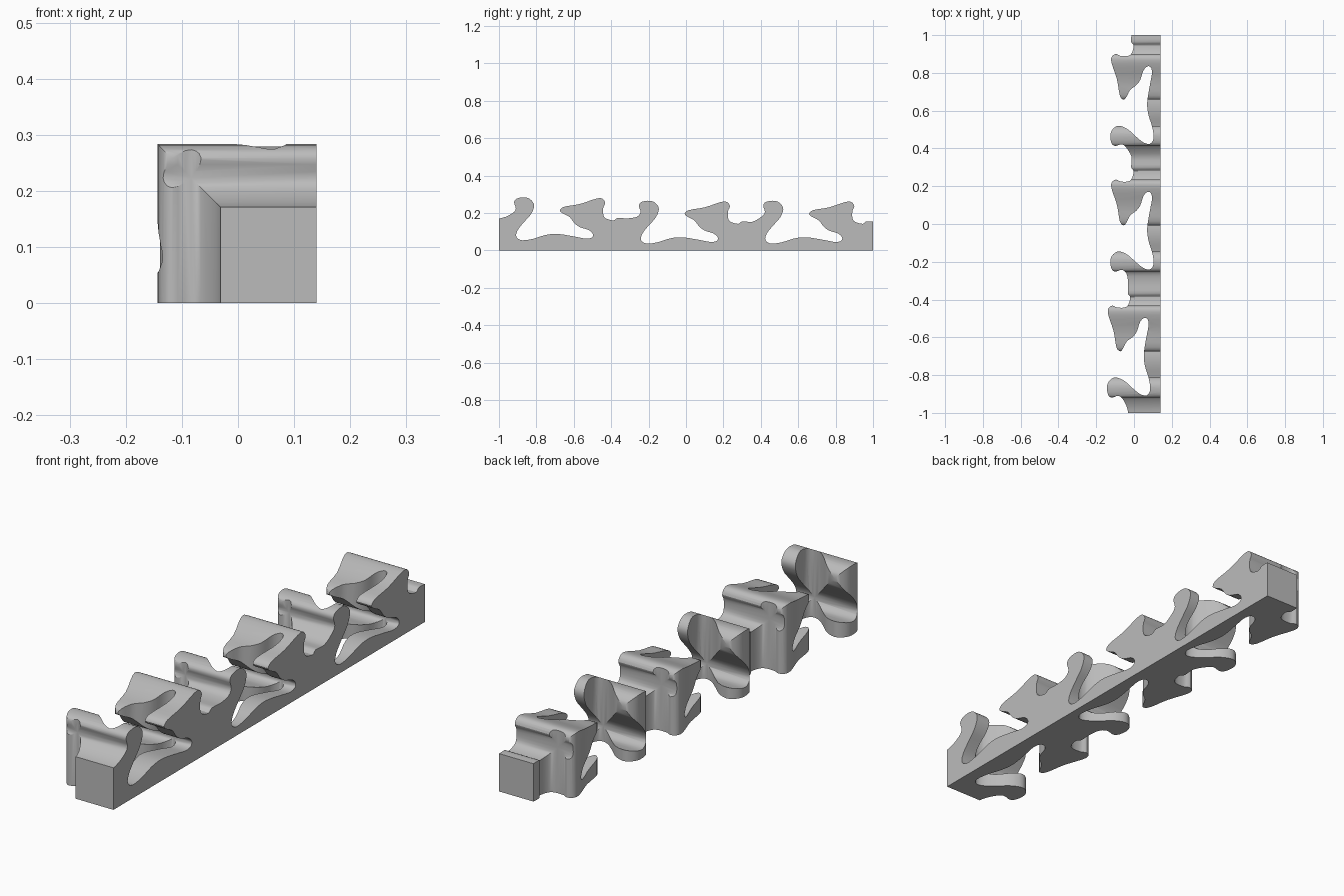
import bpy, bmesh, math
from mathutils import Vector

cube = bpy.data.objects.get("Cube")
if cube:
    bpy.data.objects.remove(cube, do_unlink=True)

LENGTH, HALF_WIDTH = 2.0, 0.14

# One scroll of the moulding edge as (position along length, depth)
scroll = [
    (-.262, .18), (-.243, .205), (-.252, .24), (-.235, .26), (-.19, .265),
    (-.16, .25), (-.145, .22), (-.162, .175), (-.2, .132), (-.233, .09),
    (-.24, .055), (-.21, .036), (-.15, .044), (-.085, .064), (-.02, .07),
    (.07, .056), (.13, .045), (.163, .05), (.17, .068), (.148, .09),
    (.1, .106), (.07, .128), (.045, .16), (.008, .18), (-.007, .195),
    (.015, .215), (.1, .23), (.185, .258), (.22, .258), (.235, .235),
    (.225, .212), (.225, .172), (.24, .152), (.28, .142), (.3, .155),
    (.355, .153),
]
repeats = [(-.667, .018), (0, 0), (.665, 0)]


def spline(points, steps=3):
    """Smooth curve passing through every point."""
    pts = [Vector(p) for p in points]
    pts = [pts[0]] + pts + [pts[-1]]
    out = []
    for a, b, c, d in zip(pts, pts[1:], pts[2:], pts[3:]):
        for i in range(steps):
            t = i / steps
            out.append(b + (c - a) * (t / 2)
                       + (a * 2 - b * 5 + c * 4 - d) * (t * t / 2)
                       + (b * 3 - a - c * 3 + d) * (t ** 3 / 2))
    out.append(pts[-1])
    return out


def make_object(name, bm):
    bmesh.ops.recalc_face_normals(bm, faces=bm.faces)
    mesh = bpy.data.meshes.new(name)
    bm.to_mesh(mesh)
    bm.free()
    obj = bpy.data.objects.new(name, mesh)
    bpy.context.collection.objects.link(obj)
    return obj


def extruded_profile(name, outline, place, direction):
    """Extrude a closed outline; place turns (along, depth) into a 3D point."""
    bm = bmesh.new()
    face = bm.faces.new([bm.verts.new(place(*p)) for p in outline])
    result = bmesh.ops.extrude_face_region(bm, geom=[face], use_keep_orig=True)
    moved = [v for v in result["geom"] if isinstance(v, bmesh.types.BMVert)]
    bmesh.ops.translate(bm, verts=moved, vec=direction)
    return make_object(name, bm)


def keep_inside(obj, cutter):
    mod = obj.modifiers.new("trim", "BOOLEAN")
    mod.operation = "INTERSECT"
    mod.solver = "EXACT"
    mod.object = cutter
    bpy.context.view_layer.objects.active = obj
    bpy.ops.object.modifier_apply(modifier=mod.name)
    bpy.data.objects.remove(cutter, do_unlink=True)


# Complete edge, running a little past both ends so the bar can trim it
edge = [(-1.1, .165), (-.99, .172)]
for shift, lift in repeats:
    edge += [(y + shift, d + lift) for y, d in scroll]
edge.append((1.1, .155))
outline = [tuple(p) for p in spline(edge)] + [(1.1, -.1), (-1.1, -.1)]

# Square bar that sets the length and the two flat faces
bm = bmesh.new()
bmesh.ops.create_cube(bm, size=1)
for v in bm.verts:
    v.co = (HALF_WIDTH if v.co.x > 0 else -.5,
            math.copysign(LENGTH / 2, v.co.y),
            .5 if v.co.z > 0 else 0)
moulding = make_object("scrolled_corner_moulding", bm)

# The same edge carved from the side and from above
side_cut = extruded_profile("side_profile", outline,
                            lambda y, d: (-.7, y, d), (1.4, 0, 0))
top_cut = extruded_profile("top_profile", outline,
                           lambda y, d: (HALF_WIDTH - d, y, -.3), (0, 0, 1.2))
keep_inside(moulding, side_cut)
keep_inside(moulding, top_cut)

# Plain grey finish
grey = bpy.data.materials.new("plain_grey")
grey.use_nodes = True
colour = (.5, .5, .5, 1)
grey.diffuse_color = colour
grey.node_tree.nodes["Principled BSDF"].inputs["Base Color"].default_value = colour
moulding.data.materials.clear()
moulding.data.materials.append(grey)
for poly in moulding.data.polygons:
    poly.material_index = 0

# Smooth curves, crisp corners
bpy.ops.object.select_all(action="DESELECT")
moulding.select_set(True)
bpy.context.view_layer.objects.active = moulding
bpy.ops.object.shade_smooth_by_angle(angle=math.radians(30))
